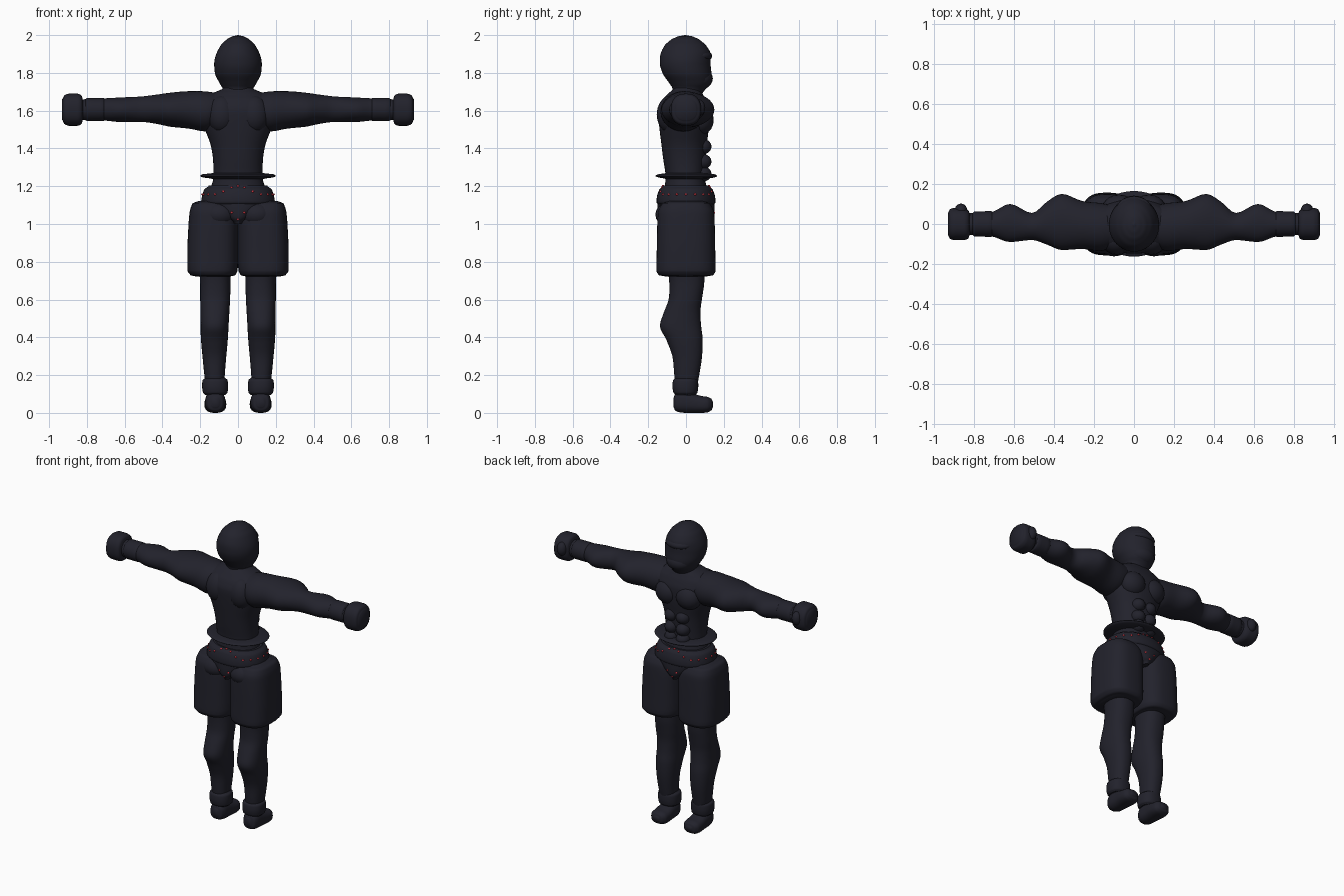
import bpy, bmesh, math
from mathutils import Vector

cube = bpy.data.objects.get("Cube")
if cube:
    bpy.data.objects.remove(cube, do_unlink=True)


def make_material(name, color):
    mat = bpy.data.materials.new(name)
    mat.use_nodes = True
    mat.diffuse_color = color
    mat.node_tree.nodes["Principled BSDF"].inputs["Base Color"].default_value = color
    return mat


navy = make_material("dark navy", (.016, .016, .025, 1))
red = make_material("stud red", (.75, .05, .07, 1))

SIDES = (("left", 1), ("right", -1))
SEGMENTS = 40
# how ring coordinates (along, across a, across b) map to x, y, z
AXES = {"x": lambda t, a, b: (t, a, b),
        "y": lambda t, a, b: (a, t, b),
        "z": lambda t, a, b: (a, b, t)}


def finish(bm, name, material, angle=50):
    bmesh.ops.recalc_face_normals(bm, faces=bm.faces)
    mesh = bpy.data.meshes.new(name)
    bm.to_mesh(mesh)
    bm.free()
    mesh.materials.append(material)
    obj = bpy.data.objects.new(name, mesh)
    bpy.context.collection.objects.link(obj)
    bpy.ops.object.select_all(action="DESELECT")
    obj.select_set(True)
    bpy.context.view_layer.objects.active = obj
    bpy.ops.object.shade_smooth_by_angle(angle=math.radians(angle))
    return obj


def smooth_rings(rings, steps):
    """Pass a smooth curve through the ring bounds."""
    result = []
    last = len(rings) - 1
    for i in range(last):
        before, start = rings[max(i - 1, 0)], rings[i]
        end, after = rings[i + 1], rings[min(i + 2, last)]
        for step in range(steps):
            u = step / steps
            ring = []
            for k, (p, q, r, s) in enumerate(zip(before, start, end, after)):
                if k == 0:
                    ring.append(q + (r - q) * u)
                    continue
                # limited slopes avoid overshoot beside steps
                m = 0 if (q - p) * (r - q) <= 0 else (r - p) / 2
                n = 0 if (r - q) * (s - r) <= 0 else (s - q) / 2
                h = u * u * (3 - 2 * u)
                ring.append(q + (r - q) * h + m * u * (1 - u) ** 2 - n * u * u * (1 - u))
            result.append(ring)
    return result + [rings[-1]]


def loft(name, axis, rings, side=1, power=2, steps=4):
    """Skin rings given as (along, a_min, a_max, b_min, b_max)."""
    bm = bmesh.new()
    loops = []
    for t, a_min, a_max, b_min, b_max in smooth_rings(rings, steps):
        loop = []
        for i in range(SEGMENTS):
            angle = math.tau * i / SEGMENTS
            c, s = math.cos(angle), math.sin(angle)
            c = math.copysign(abs(c) ** (2 / power), c)
            s = math.copysign(abs(s) ** (2 / power), s)
            a = (a_min + a_max) / 2 + c * (a_max - a_min) / 2
            b = (b_min + b_max) / 2 + s * (b_max - b_min) / 2
            x, y, z = AXES[axis](t, a, b)
            loop.append(bm.verts.new((x * side, y, z)))
        loops.append(loop)
    for low, high in zip(loops, loops[1:]):
        for i in range(SEGMENTS):
            j = (i + 1) % SEGMENTS
            bm.faces.new((low[i], low[j], high[j], high[i]))
    bm.faces.new(loops[0])
    bm.faces.new(loops[-1])
    return finish(bm, name, navy)


def blob(name, center, radii, material=navy, detail=20):
    """Ellipsoid for muscles and other soft bumps."""
    bm = bmesh.new()
    bmesh.ops.create_uvsphere(bm, u_segments=detail, v_segments=detail // 2, radius=1)
    bmesh.ops.scale(bm, vec=radii, verts=bm.verts)
    bmesh.ops.translate(bm, vec=center, verts=bm.verts)
    return finish(bm, name, material)


# Head, with the face towards +y
loft("head", "z", [
    (1.66, -.08, .08, -.07, .07), (1.71, -.08, .08, -.07, .1),
    (1.74, -.095, .095, -.085, .128), (1.79, -.12, .12, -.12, .135),
    (1.85, -.126, .126, -.138, .13), (1.9, -.115, .115, -.135, .13),
    (1.95, -.089, .089, -.11, .103), (1.98, -.057, .057, -.074, .066),
    (1.994, -.028, .028, -.04, .033), (2, -.004, .004, -.008, .002)])
blob("muzzle", (0, .07, 1.77), (.085, .072, .06))
blob("brow", (0, .07, 1.89), (.09, .069, .035))

# Torso
loft("torso", "z", [
    (1.16, -.15, .15, -.115, .115), (1.25, -.13, .13, -.108, .1),
    (1.34, -.132, .132, -.12, .105), (1.42, -.145, .145, -.13, .11),
    (1.5, -.175, .175, -.14, .12), (1.6, -.205, .205, -.148, .125),
    (1.66, -.19, .19, -.125, .105), (1.695, -.13, .13, -.09, .085),
    (1.72, -.08, .08, -.065, .07)], power=2.2)
for label, s in SIDES:
    blob(label + "_chest_muscle", (s * .075, .075, 1.55), (.085, .072, .08))
    blob(label + "_back_muscle", (s * .085, -.08, 1.58), (.08, .075, .1))
    for row, z in (("upper", 1.41), ("middle", 1.33), ("lower", 1.265)):
        blob(label + "_" + row + "_abdominal", (s * .042, .085, z), (.045, .05, .042))

# Arms, wristbands and fists
for label, s in SIDES:
    loft(label + "_arm", "x", [
        (.08, -.11, .09, 1.53, 1.69), (.17, -.135, .105, 1.49, 1.702),
        (.26, -.125, .115, 1.505, 1.703), (.36, -.13, .15, 1.515, 1.695),
        (.43, -.105, .115, 1.53, 1.685), (.51, -.08, .055, 1.54, 1.675),
        (.62, -.09, .1, 1.54, 1.67), (.71, -.062, .06, 1.548, 1.665),
        (.84, -.055, .055, 1.55, 1.66)], s)
    loft(label + "_wristband", "x", [
        (.705, -.055, .055, 1.55, 1.66), (.712, -.064, .064, 1.545, 1.667),
        (.8, -.062, .062, 1.545, 1.667), (.808, -.055, .055, 1.55, 1.66)], s)
    loft(label + "_fist", "x", [
        (.818, -.05, .05, 1.56, 1.65), (.828, -.072, .068, 1.53, 1.68),
        (.85, -.08, .078, 1.52, 1.69), (.895, -.08, .08, 1.52, 1.69),
        (.92, -.074, .074, 1.53, 1.68), (.931, -.055, .055, 1.55, 1.66)], s, 2.4)
    blob(label + "_thumb", (s * .865, .065, 1.615), (.032, .037, .045))

# Thin flared waist hoop
loft("waist_hoop", "z", [
    (1.238, -.13, .13, -.105, .105), (1.246, -.185, .185, -.145, .15),
    (1.255, -.2, .2, -.163, .165), (1.264, -.185, .185, -.145, .15),
    (1.27, -.13, .13, -.105, .105)], steps=2)

# Belt and briefs
loft("belt", "z", [
    (1.1, -.185, .185, -.145, .145), (1.115, -.195, .195, -.156, .156),
    (1.15, -.19, .19, -.153, .153), (1.185, -.178, .178, -.14, .14),
    (1.203, -.155, .155, -.12, .12)], power=2.2)
loft("briefs", "z", [
    (1, -.03, .03, -.13, .13), (1.03, -.075, .075, -.148, .148),
    (1.07, -.14, .14, -.152, .152), (1.12, -.188, .188, -.15, .15)], power=2.2)

# Shorts
for label, s in SIDES:
    loft(label + "_shorts_leg", "z", [
        (.722, .04, .225, -.11, .11), (.728, .015, .25, -.142, .142),
        (.755, .002, .268, -.157, .157), (.85, 0, .268, -.155, .155),
        (1, 0, .262, -.152, .152), (1.07, .01, .255, -.147, .147),
        (1.11, .03, .24, -.125, .125), (1.123, .06, .21, -.09, .09)], s, 2.8)
    blob(label + "_seat", (s * .1, -.08, 1.05), (.09, .082, .07))

# Legs, ankle cuffs and feet
for label, s in SIDES:
    loft(label + "_leg", "z", [
        (.08, .075, .165, -.05, .05), (.2, .07, .178, -.062, .07),
        (.3, .062, .188, -.072, .085), (.39, .054, .196, -.105, .088),
        (.46, .05, .198, -.138, .08), (.53, .046, .198, -.118, .076),
        (.6, .042, .2, -.092, .084), (.68, .04, .2, -.088, .096),
        (.8, .04, .21, -.1, .1)], s, 2.3)
    loft(label + "_ankle_cuff", "z", [
        (.095, .068, .175, -.055, .05), (.105, .056, .185, -.066, .06),
        (.14, .053, .19, -.072, .065), (.175, .056, .187, -.068, .063),
        (.187, .07, .172, -.054, .052)], s, 2.3)
    loft(label + "_foot", "y", [
        (-.067, .1, .14, .03, .08), (-.058, .08, .162, .012, .1),
        (-.03, .068, .172, .002, .115), (.03, .065, .175, 0, .105),
        (.08, .062, .178, 0, .09), (.115, .065, .175, .003, .085),
        (.135, .08, .16, .014, .074), (.144, .1, .14, .03, .058)], s, 2.5)

# Red studs, set around the belt and along the briefs
body = [bpy.data.objects["belt"], bpy.data.objects["briefs"]]


def stud(name, angle, z):
    out = Vector((math.cos(angle), math.sin(angle), 0))
    start = out + Vector((0, 0, z))
    hits = [hit for ok, hit, *rest in (o.ray_cast(start, -out) for o in body) if ok]
    if hits:
        spot = max(hits, key=lambda p: p.dot(out))
        blob(name, spot, (.007, .007, .006), red, 8)


count = 24
for i in range(count):
    angle = math.tau * i / count
    rise = max(0, abs(math.sin(angle)) - .8) * .22
    stud("belt_stud", angle, 1.157 + rise)
for facing in (-1, 1):
    for offset, z in ((-.22, 1.06), (0, 1.025), (.22, 1.06)):
        stud("briefs_stud", facing * math.pi / 2 + offset, z)
